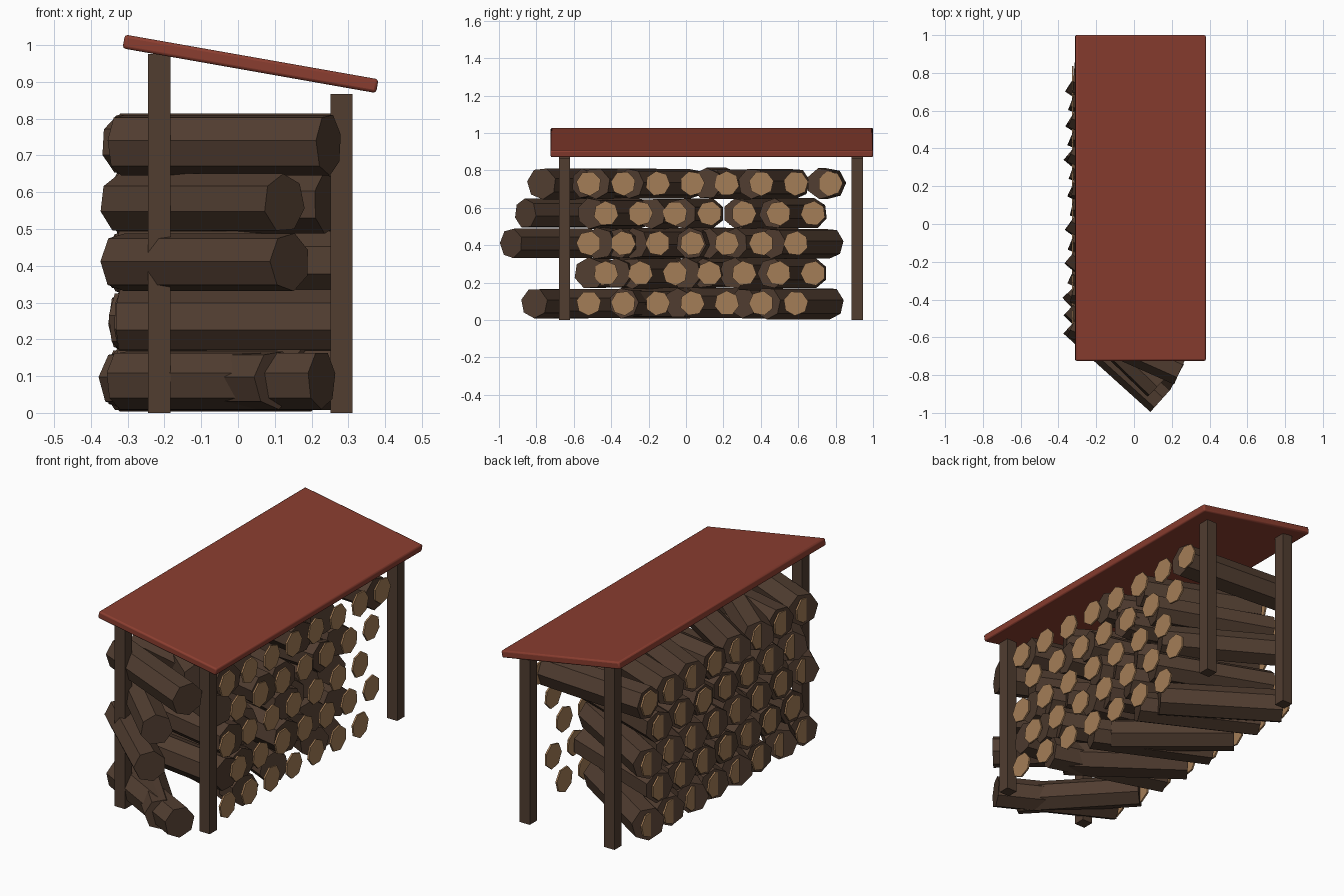
import bpy, math, random
from mathutils import Matrix

if "Cube" in bpy.data.objects:
    bpy.data.objects.remove(bpy.data.objects["Cube"])

random.seed(4)


def material(name, rgb):
    m = bpy.data.materials.new(name)
    m.diffuse_color = (*rgb, 1)
    m.use_nodes = True
    m.node_tree.nodes["Principled BSDF"].inputs["Base Color"].default_value = m.diffuse_color
    return m


BARK = material("bark brown", (0.082, 0.047, 0.030))
CUT = material("cut wood tan", (0.37, 0.205, 0.095))
RED = material("roof red", (0.255, 0.047, 0.029))


def finish(name, mat):
    ob = bpy.context.object
    ob.name = name
    ob.data.materials.append(mat)
    return ob


def box(name, center, size, mat, tilt=0.0):
    bpy.ops.mesh.primitive_cube_add(size=1)
    ob = finish(name, mat)
    ob.data.transform(Matrix.Diagonal((*size, 1)))
    ob.matrix_world = Matrix.Translation(center) @ Matrix.Rotation(tilt, 4, 'Y')
    return ob


def rod(name, start, length, radius, angle, roll, mat):
    """Seven-sided rod lying flat, starting at a point and swung about z."""
    bpy.ops.mesh.primitive_cylinder_add(vertices=7, radius=radius, depth=length)
    ob = finish(name, mat)
    ob.data.transform(Matrix.Rotation(math.pi / 2, 4, 'Y')
                      @ Matrix.Translation((0, 0, length / 2))
                      @ Matrix.Rotation(roll, 4, 'Z'))
    ob.matrix_world = Matrix.Translation(start) @ Matrix.Rotation(angle, 4, 'Z')
    return ob


# Sloped roof slab with softened edges
roof = box("roof", (0.034, 0.138, 0.949), (0.70, 1.724, 0.038), RED, math.radians(10))
bevel = roof.modifiers.new("edge", 'BEVEL')
bevel.width = 0.008
bevel.segments = 2
bpy.context.view_layer.objects.active = roof
bpy.ops.object.shade_smooth_by_angle(angle=math.radians(50))

# Four posts, taller on the left
for x, h in ((-0.214, 0.975), (0.281, 0.867)):
    for y in (-0.65, 0.915):
        box("post", (x, y, h / 2), (0.06, 0.06, h), BARK)

# Stacked logs: swing in degrees for each log, front to back, row by row
SWING = [
    (28, 47, 17, 36, 25, 40, 27, 33),
    (8, 12, 22, 12, 20, 23, 21),
    (42, 12, 20, 30, 18, 28, 32, 30),
    (44, 25, 12, 14, 3, 20, 20),
    (24, 14, 40, 32, 10, 26, 22, 4),
]
LENGTH, LEFT, PITCH = 0.62, -0.32, 0.1845
for row, swings in enumerate(SWING):
    z = 0.09 + 0.16 * row
    y0 = -0.52 + (row % 2) * PITCH / 2
    for i, a in enumerate(swings):
        y = y0 + i * PITCH
        roll = random.uniform(0, math.tau / 7)
        r = random.uniform(0.080, 0.087)
        rod("log", (LEFT, y, z), LENGTH, r, math.radians(-a), roll, BARK)
        # Thin sawn discs at both ends of each stacking place
        rod("log_end_left", (LEFT - 0.008, y, z), 0.009, 0.066, 0, roll, CUT)
        if i < 7 or row == 4:
            rod("log_end_right", (LEFT + LENGTH - 0.003, y, z), 0.009, 0.067, 0, roll, CUT)
